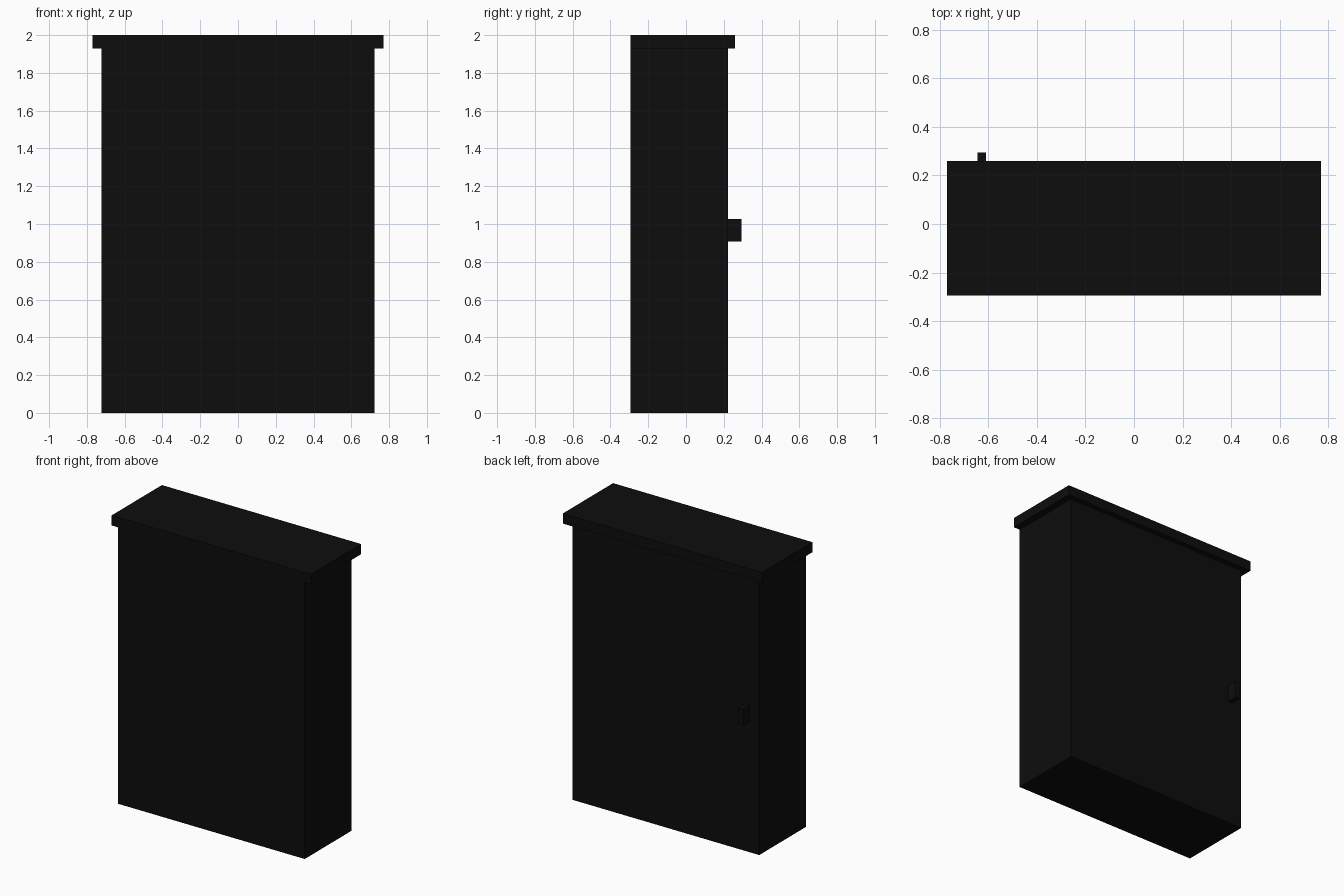
import bpy, bmesh
from mathutils import Vector

if "Cube" in bpy.data.objects:
    bpy.data.objects.remove(bpy.data.objects["Cube"])


def material(name, value):
    m = bpy.data.materials.new(name)
    m.diffuse_color = (value, value, value, 1)
    m.use_nodes = True
    m.node_tree.nodes["Principled BSDF"].inputs["Base Color"].default_value = m.diffuse_color
    return m


black = material("matte_black", 0.004)


def box(name, low, high, mat):
    low, high = Vector(low), Vector(high)
    bm = bmesh.new()
    bmesh.ops.create_cube(bm, size=1)
    for v in bm.verts:
        v.co = (low + high) / 2 + v.co * (high - low)
    mesh = bpy.data.meshes.new(name)
    bm.to_mesh(mesh)
    bm.free()
    mesh.materials.append(mat)
    obj = bpy.data.objects.new(name, mesh)
    bpy.context.collection.objects.link(obj)
    return obj


# Main cabinet
box("cabinet_body", (-0.722, -0.295, 0), (0.722, 0.223, 1.93), black)
# Top slab overhanging the sides and the door side
box("cabinet_top", (-0.77, -0.295, 1.93), (0.77, 0.26, 2.0), black)
# Small block handle
box("door_handle", (-0.645, 0.223, 0.908), (-0.61, 0.295, 1.027), black)
